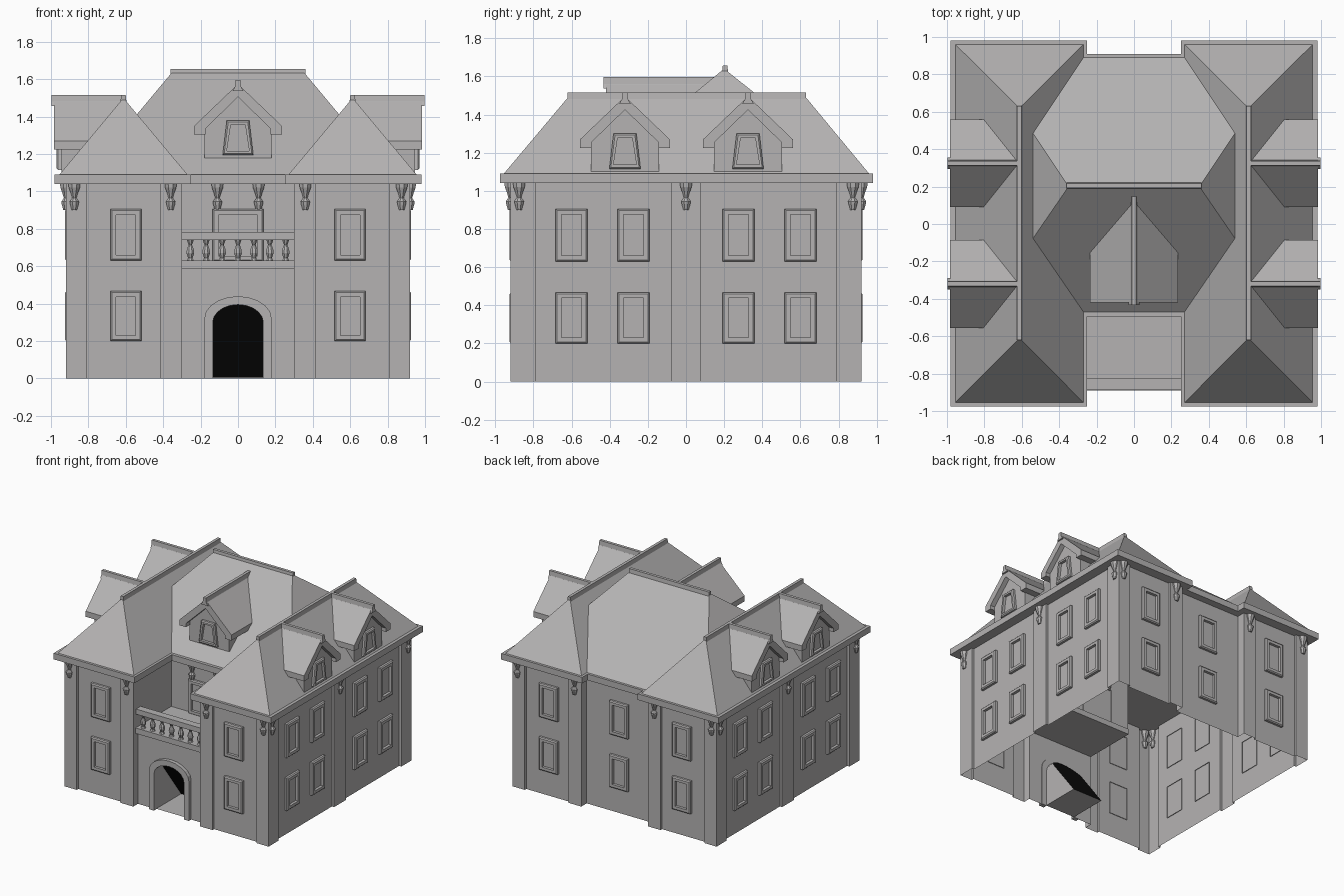
import bpy, bmesh
from math import sin, cos, pi, radians
from mathutils import Matrix, Vector

cube = bpy.data.objects.get("Cube")
if cube:
    bpy.data.objects.remove(cube, do_unlink=True)


def make_material(name, rgb):
    mat = bpy.data.materials.new(name)
    mat.use_nodes = True
    mat.diffuse_color = (*rgb, 1)
    mat.node_tree.nodes["Principled BSDF"].inputs["Base Color"].default_value = (*rgb, 1)
    return mat


stone = make_material("warm grey stone", (0.46, 0.45, 0.45))
dark = make_material("doorway black", (0.004, 0.004, 0.004))


def finish(name, bm, place=None, mat=stone, fix=True):
    if fix:
        bmesh.ops.recalc_face_normals(bm, faces=bm.faces[:])
    mesh = bpy.data.meshes.new(name)
    bm.to_mesh(mesh)
    bm.free()
    mesh.materials.append(mat)
    obj = bpy.data.objects.new(name, mesh)
    if place:
        obj.matrix_world = place
    bpy.context.collection.objects.link(obj)
    return obj


def facing(angle, x=0, y=0, z=0):
    """Placement whose local -y looks out of the wall; angle 0 is the front."""
    return Matrix.Translation((x, y, z)) @ Matrix.Rotation(radians(angle), 4, 'Z')


def skin(name, loops, cap_start=False, cap_end=False, closed=True, place=None, mat=stone):
    """Join successive loops of points with quads, optionally capping the ends."""
    bm = bmesh.new()
    rows = [[bm.verts.new(p) for p in loop] for loop in loops]
    n = len(rows[0])
    for a, b in zip(rows, rows[1:]):
        for i in range(n if closed else n - 1):
            j = (i + 1) % n
            bm.faces.new((a[i], a[j], b[j], b[i]))
    if cap_start:
        bm.faces.new(rows[0][::-1])
    if cap_end:
        bm.faces.new(rows[-1])
    return finish(name, bm, place, mat)


def storey(name, outline, z0, z1, caps=False, closed=True):
    return skin(name, [[(x, y, z) for x, y in outline] for z in (z0, z1)], caps, caps, closed)


def extrude(name, profile, y0, y1, place=None):
    return skin(name, [[(x, y, z) for x, z in profile] for y in (y0, y1)], True, True, place=place)


def box(name, x, y0, y1, z0, z1):
    return extrude(name, [(-x, z0), (x, z0), (x, z1), (-x, z1)], y0, y1)


def hip_roof(name, x0, x1, y0, y1, z, ridge):
    bm = bmesh.new()
    for p in [(x0, y0, z), (x1, y0, z), (x1, y1, z), (x0, y1, z), *ridge]:
        bm.verts.new(p)
    bmesh.ops.convex_hull(bm, input=bm.verts[:])
    bmesh.ops.dissolve_limit(bm, angle_limit=0.01, verts=bm.verts[:], edges=bm.edges[:])
    return finish(name, bm)


def turned(name, profile, x, y, sides=8):
    loops = [[(r * cos(2 * pi * (i + .5) / sides), r * sin(2 * pi * (i + .5) / sides), z)
              for i in range(sides)] for r, z in profile]
    return skin(name, loops, True, True, place=Matrix.Translation((x, y, 0)))


def window(name, place, bottom, top, z0, z1, rim=0.03, out=0.025):
    """Raised frame around a sunken pane; half widths at bottom and top."""
    def loop(inset, y):
        return [(-bottom + inset, y, z0 + inset), (bottom - inset, y, z0 + inset),
                (top - inset, y, z1 - inset), (-top + inset, y, z1 - inset)]
    skin(name, [loop(0, 0.005), loop(0, -out * .7), loop(.008, -out), loop(rim, -out),
                loop(rim, -.003)], cap_end=True, place=place)


def ridge_cap(name, y0, y1, place):
    """Moulded strip with its top at local z = 0."""
    half = [(.03, -.06), (.016, -.035), (.012, 0)]
    extrude(name, [(-x, z) for x, z in half] + [(x, z) for x, z in half[::-1]], y0, y1, place)


def mirrored(half):
    return half + [(-x, y) for x, y in half[::-1]]


# Walls, with pilasters stepped out of the plan
sides = [(.30, -.92), (.415, -.92), (.415, -.90), (.81, -.90), (.81, -.92), (.92, -.92),
         (.92, -.79), (.90, -.79), (.90, -.075), (.92, -.075), (.92, .075), (.90, .075),
         (.90, .79), (.92, .79), (.92, .92), (.81, .92), (.81, .90), (.415, .90),
         (.415, .92), (.30, .92), (.30, .85)]
storey("ground_floor_walls", mirrored([(.30, -.86)] + sides), 0, .6, closed=False)
storey("upper_floor_walls", mirrored([(.30, -.43)] + sides), .6, 1.04)

# Cornice following the plan
eaves = [(.25, -.495), (.25, -.975), (.98, -.975), (.98, .98), (.25, .98), (.25, .91)]
storey("cornice", mirrored(eaves), 1.04, 1.09, caps=True)


# Arched entrance
def arch(half, spring, rise, steps=10):
    curve = [(half * cos(pi * i / steps), spring + rise * sin(pi * i / steps))
             for i in range(steps + 1)]
    return [(half, 0)] + curve + [(-half, 0)]


opening = arch(.135, .30, .095)
bm = bmesh.new()
wall = [(.3, 0)] + opening + [(-.3, 0), (-.3, .6), (.3, .6)]
bm.faces.new([bm.verts.new((x, -.86, z)) for x, z in wall])
finish("entrance_wall", bm, fix=False).data.flip_normals()
extrude("arch_surround", arch(.18, .32, .12) + opening[::-1], -.89, -.855)
slope = [(x, -.84 + (.4 - z) * .75, z + .004) for x, z in opening]
skin("entrance_passage", [[(x, -.86, z + .004) for x, z in opening], slope])
bm = bmesh.new()
bm.faces.new([bm.verts.new(p) for p in slope])
finish("entrance_dark", bm, mat=dark, fix=False).data.flip_normals()

# Balcony
box("balcony_floor", .30, -.89, -.42, .585, .63)
box("balcony_rail", .30, -.885, -.825, .74, .782)
baluster = [(.02, .63), (.013, .645), (.022, .67), (.02, .69), (.01, .715), (.02, .74)]
for i in range(-3, 4):
    turned("baluster", baluster, i * .085, -.855)
window("balcony_door", facing(0, 0, -.43), .135, .135, .625, .905)

# Windows on both floors
for z0, z1 in ((.20, .467), (.63, .905)):
    for s in (-1, 1):
        window("front_window", facing(0, s * .60, -.90), .083, .083, z0, z1)
        window("back_window", facing(180, s * .60, .90), .083, .083, z0, z1)
        for y in (-.6, -.275, .275, .6):
            window("side_window", facing(s * 90, s * .90, y), .083, .083, z0, z1)
    window("back_centre_window", facing(180, 0, .85), .083, .083, z0, z1)

# Hanging brackets under the cornice
bracket = [(.015, .9), (.024, .93), (.027, .945), (.012, .965), (.02, .99), (.032, 1.02),
           (.034, 1.04)]
for s in (-1, 1):
    for y in (-.92, .92):
        for x in (.36, .875):
            turned("bracket", bracket, s * x, y)
    for y in (-.875, 0, .875):
        turned("bracket", bracket, s * .92, y)
    turned("bracket", bracket, s * .11, -.435)

# Main roofs
hip_roof("centre_roof", -.81, .81, -.47, .89, 1.09, [(-.35, .2, 1.64), (.35, .2, 1.64)])
ridge_cap("centre_ridge", -.36, .36, facing(90, 0, .205, 1.656))
for s, label in ((1, "left"), (-1, "right")):
    x0, x1 = sorted((s * .27, s * .955))
    ridge = [(s * .6125, -.61, 1.5), (s * .6125, .62, 1.5)]
    hip_roof(label + "_wing_roof", x0, x1, -.955, .96, 1.09, ridge)
    ridge_cap(label + "_wing_ridge", -.62, .63, facing(0, s * .6125, 0, 1.516))


# Dormers
def dormer(name, place, face, front, back):
    extrude(name + "_wall", [(-.178, 1.18), (.178, 1.18), (.178, 1.35), (0, 1.52), (-.178, 1.35)],
            face, back, place)
    extrude(name + "_roof", [(-.235, 1.305), (-.235, 1.35), (0, 1.575), (.235, 1.35),
                             (.235, 1.305), (.175, 1.305), (.175, 1.335), (0, 1.505),
                             (-.175, 1.335), (-.175, 1.305)], front, back, place)
    ridge_cap(name + "_ridge", front - .012, back, place @ Matrix.Translation((0, 0, 1.596)))
    window(name + "_window", place @ Matrix.Translation((0, face, 0)),
           .082, .06, 1.195, 1.38, .022)


dormer("front_dormer", facing(0), -.37, -.42, .15)
for s, label in ((1, "left"), (-1, "right")):
    for y in (-.32, .325):
        dormer(label + "_dormer", facing(s * 90, 0, y, -.08), -.945, -.985, -.615)
